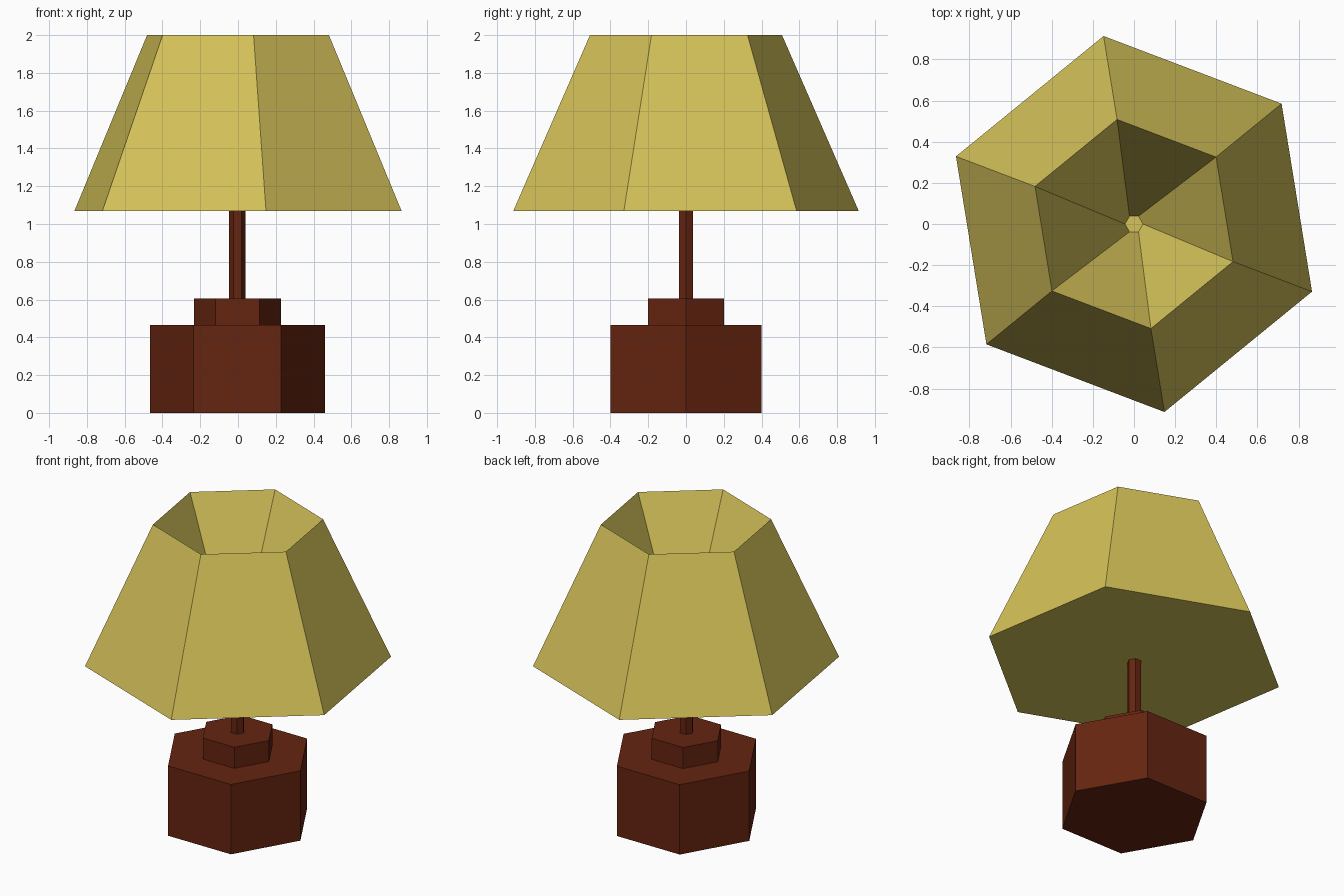
import bpy, bmesh, math

default = bpy.data.objects.get("Cube")
if default:
    bpy.data.objects.remove(default, do_unlink=True)


def make_material(name, rgb):
    mat = bpy.data.materials.new(name)
    mat.use_nodes = True
    mat.diffuse_color = (*rgb, 1)
    mat.node_tree.nodes["Principled BSDF"].inputs["Base Color"].default_value = (*rgb, 1)
    return mat


def hex_stack(name, rings, mat, centre_x=0.0):
    """Join hexagonal rings (radius, z, turn in degrees) and cap both ends."""
    bm = bmesh.new()
    loops = []
    for radius, z, turn in rings:
        angles = [math.radians(turn + 60 * i) for i in range(6)]
        loops.append([bm.verts.new((centre_x + radius * math.cos(a), radius * math.sin(a), z))
                      for a in angles])
    for low, high in zip(loops, loops[1:]):
        for i in range(6):
            j = (i + 1) % 6
            bm.faces.new((low[i], low[j], high[j], high[i]))
    bm.faces.new(loops[0][::-1])
    bm.faces.new(loops[-1])
    mesh = bpy.data.meshes.new(name)
    bm.to_mesh(mesh)
    bm.free()
    mesh.materials.append(mat)
    obj = bpy.data.objects.new(name, mesh)
    bpy.context.collection.objects.link(obj)
    return obj


wood = make_material("dark red wood", (0.130, 0.018, 0.005))
cloth = make_material("yellow cloth", (0.66, 0.54, 0.10))

# Stepped wooden foot and stem
for part, radius, bottom, top in (("base", 0.463, 0, 0.465),
                                  ("base_step", 0.231, 0.465, 0.605),
                                  ("stem", 0.044, 0.605, 1.07)):
    hex_stack(part, [(radius, bottom, 0), (radius, top, 0)], wood, -0.003)

# Shade: closed below, sloping up to the rim, then funnelling down inside
TURN = -20.8
hex_stack("lamp_shade", [(0.926, 1.07, TURN),
                         (0.515, 2.0, TURN),
                         (0.044, 1.075, 0)], cloth)
